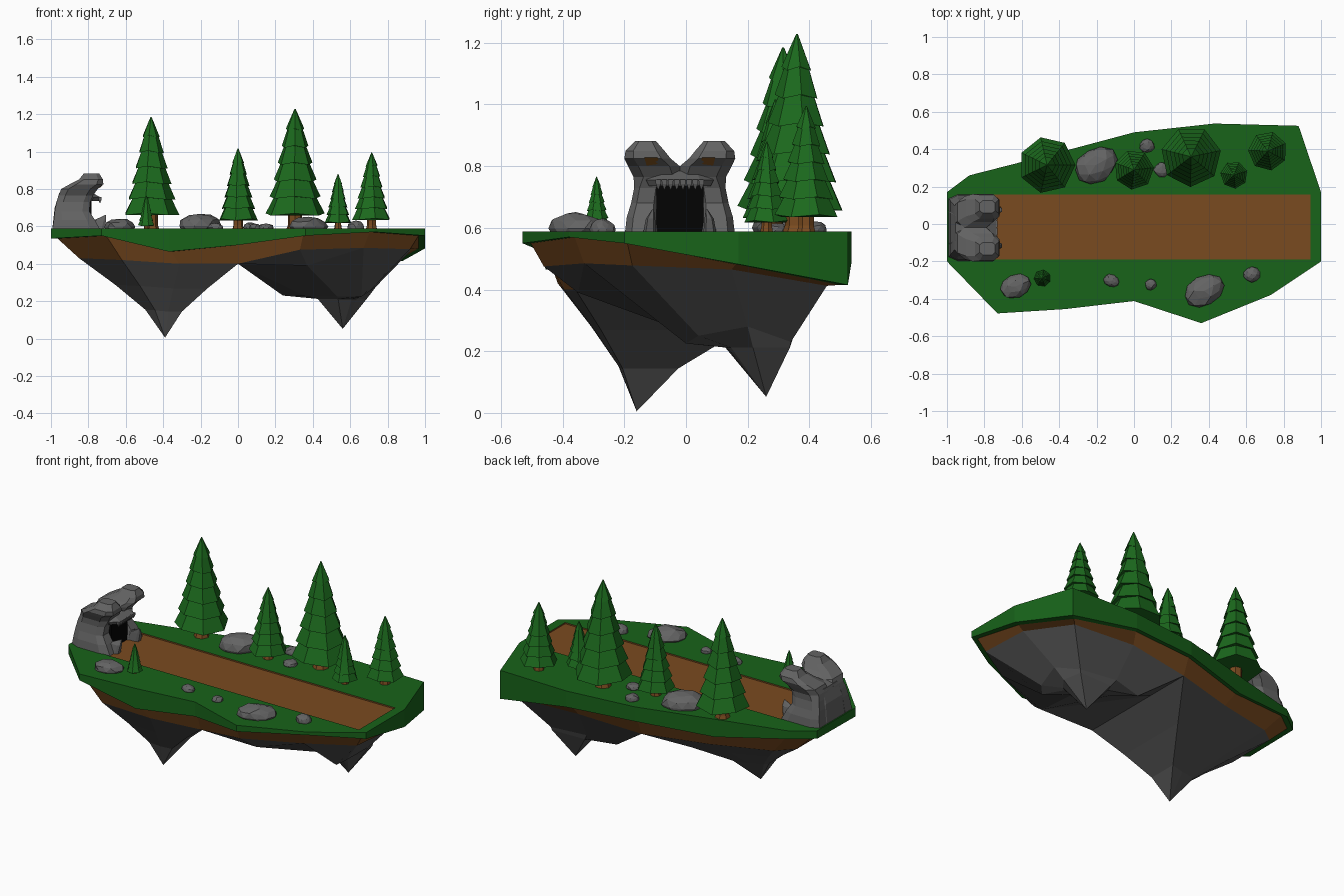
import bpy, bmesh, math, random
from mathutils import Vector

if "Cube" in bpy.data.objects:
    bpy.data.objects.remove(bpy.data.objects["Cube"])

random.seed(4)
TOP = 0.588


def material(name, rgb):
    m = bpy.data.materials.new(name)
    m.diffuse_color = (*rgb, 1)
    m.use_nodes = True
    m.node_tree.nodes["Principled BSDF"].inputs["Base Color"].default_value = m.diffuse_color
    return m


GRASS = material("grass_green", (0.009, 0.125, 0.010))
LEAF = material("pine_green", (0.011, 0.140, 0.012))
DIRT = material("dirt_brown", (0.195, 0.070, 0.014))
STONE = material("stone_grey", (0.125, 0.125, 0.125))
DARK = material("deep_rock_grey", (0.088, 0.088, 0.088))
BLACK = material("mouth_black", (0.001, 0.001, 0.001))
AMBER = material("eye_amber", (0.215, 0.085, 0.014))


def finish(name, bm, *mats):
    bmesh.ops.remove_doubles(bm, verts=bm.verts, dist=1e-5)
    bmesh.ops.recalc_face_normals(bm, faces=bm.faces)
    me = bpy.data.meshes.new(name)
    bm.to_mesh(me)
    bm.free()
    for m in mats:
        me.materials.append(m)
    ob = bpy.data.objects.new(name, me)
    bpy.context.collection.objects.link(ob)
    return ob


def ring(bm, pts):
    return [bm.verts.new(p) for p in pts]


def strip(bm, a, b, mat=0):
    for i in range(len(a)):
        j = (i + 1) % len(a)
        bm.faces.new((a[i], a[j], b[j], b[i])).material_index = mat


def loft(name, rings, mat):
    bm = bmesh.new()
    rs = [ring(bm, r) for r in rings]
    for a, b in zip(rs, rs[1:]):
        strip(bm, a, b)
    bm.faces.new(rs[0])
    bm.faces.new(rs[-1])
    return finish(name, bm, mat)


# Floating island: x, y, bottom of grass, bottom of dirt around the edge
EDGE = [(-1, .17, .54, .43), (-.88, .26, .54, .42), (-.45, .37, .48, .40), (0, .49, .50, .40),
        (.43, .537, .49, .43), (.88, .525, .415, .412), (1, .17, .482, .465), (1, -.20, .55, .478),
        (.73, -.38, .57, .485), (.36, -.53, .55, .475), (0, -.412, .50, .40), (-.37, -.455, .465, .40),
        (-.73, -.478, .55, .42), (-1, -.20, .535, .43)]
bm = bmesh.new()
rim = ring(bm, [(x, y, TOP) for x, y, g, d in EDGE])
low = ring(bm, [(x, y, g) for x, y, g, d in EDGE])
lip = ring(bm, [(x * .965, y * .95, g) for x, y, g, d in EDGE])
bed_pts = [Vector((x * (.85 if x < 0 else .92), y * .87, d)) for x, y, g, d in EDGE]
bed = ring(bm, bed_pts)
strip(bm, rim, low)
strip(bm, low, lip)
strip(bm, lip, bed, 1)

# Sunken dirt path in the grass top
corners = [(-.95, -.19), (.945, -.19), (.945, .157), (-.95, .157)]
hole = ring(bm, [(x, y, TOP) for x, y in corners])
floor = ring(bm, [(x, y, TOP - .008) for x, y in corners])
strip(bm, hole, floor, 1)
bm.faces.new(floor).material_index = 1
loops = [bm.edges.get((r[i], r[(i + 1) % len(r)])) or bm.edges.new((r[i], r[(i + 1) % len(r)]))
         for r in (rim, hole) for i in range(len(r))]
bmesh.ops.triangle_fill(bm, use_beauty=True, edges=loops)

# Two hanging rock peaks, meeting along a slanted ridge
ridge, knee = Vector((0, .14, .40)), Vector((.37, -.35, .39))
left = bed_pts[10:] + bed_pts[:4] + [ridge]
right = bed_pts[3:9] + [knee, ridge]
for tri in ((bed_pts[8], bed_pts[9], knee), (bed_pts[9], bed_pts[10], knee), (bed_pts[10], ridge, knee)):
    bm.faces.new(ring(bm, tri)).material_index = 2


def peak(loops, tip):
    rs = [ring(bm, pts) for pts in loops]
    for a, b in zip(rs, rs[1:]):
        strip(bm, a, b, 2)
    t = bm.verts.new(tip)
    for i in range(len(rs[-1])):
        bm.faces.new((rs[-1][i], rs[-1][(i + 1) % len(rs[-1])], t)).material_index = 2


def shrink(pts, tip, factor, height):
    out = []
    for p in pts:
        q = tip.lerp(p, factor(p))
        q.z = height(p)
        out.append(q)
    return out


# left peak is a concave cone
tip_l = Vector((-.39, -.16, .005))
peak([left, shrink(left, tip_l, lambda p: .58, lambda p: .67 * p.z),
      shrink(left, tip_l, lambda p: .23, lambda p: .36 * p.z)], tip_l)
# right peak has a flat shelf with a spike below it
tip_r = Vector((.56, .26, .052))
shelf = [Vector(p) for p in ((.24, .32, .23), (.42, .35, .25), (.67, .34, .23), (.74, .20, .28),
                             (.70, .04, .25), (.66, 0, .225), (.53, .10, .226), (.36, .23, .228))]
peak([right, shelf, shrink(shelf, tip_r, lambda p: min(.96, .135 / (p.xy - tip_r.xy).length),
                           lambda p: .212)], tip_r)
finish("floating_island", bm, GRASS, DIRT, DARK)


# Pine trees: zigzag tiers on a flared trunk
def pine(i, x, y, r, base, top):
    n, tiers = 7, 6

    def circle(rad, z, jag=0.0):
        return [(x + rad * math.cos(2 * math.pi * k / n + i), y + rad * math.sin(2 * math.pi * k / n + i),
                 z + jag * (k % 2)) for k in range(n)]
    h = (top - base) / (tiers + .3)
    rings = []
    for t in range(tiers):
        rad = r * (1 - t * .138)
        upper = r * (1 - (t + 1) * .138) * .82 if t < tiers - 1 else r * .02
        rings.append(circle(rad, base + t * h, h * .14))
        rings.append(circle(upper, base + (t + 1.12) * h if t < tiers - 1 else top))
    loft(f"pine_foliage_{i}", rings, LEAF)
    loft(f"pine_trunk_{i}", [circle(r * .30, TOP - .005), circle(r * .24, TOP + .02),
                             circle(r * .24, base + h * .5)], DIRT)


for i, t in enumerate([(-.465, .315, .152, .66, 1.185), (0, .29, .107, .632, 1.017),
                       (.305, .36, .162, .657, 1.228), (.535, .262, .073, .618, .88),
                       (.715, .39, .105, .635, .995), (-.49, -.29, .045, .603, .766)]):
    pine(i, *t)

# Boulders: x, y, half length, half width, height, turn
for i, (x, y, a, b, h, turn) in enumerate([
        (-.205, .315, .125, .095, .084, .5), (.07, .418, .042, .04, .035, 0),
        (.15, .29, .045, .042, .03, .3), (.375, -.358, .112, .082, .065, .5),
        (-.635, -.335, .087, .065, .057, .4), (-.12, -.303, .047, .034, .03, -.4),
        (.09, -.323, .032, .032, .028, 0), (.63, -.27, .049, .043, .042, 0)]):
    bm = bmesh.new()
    bmesh.ops.create_icosphere(bm, subdivisions=2, radius=1)
    for v in bm.verts:
        p = v.co * random.uniform(.88, 1.04)
        px, py = p.x * a, p.y * b
        v.co = (x + px * math.cos(turn) - py * math.sin(turn),
                y + px * math.sin(turn) + py * math.cos(turn), TOP + h * (.15 + .85 * p.z))
    finish(f"boulder_{i}", bm, STONE)


# Stone beast head: chamfered slabs stacked upward, facing +x
CY = -.02


def slab(levels, side=1):
    out = []
    for z, x0, x1, y0, y1 in levels:
        cx, cy = (x1 - x0) * .2, (y1 - y0) * .2
        pts = [(x0 + cx, y0), (x1 - cx, y0), (x1, y0 + cy), (x1, y1 - cy),
               (x1 - cx, y1), (x0 + cx, y1), (x0, y1 - cy), (x0, y0 + cy)]
        out.append([(px, CY + side * py, z) for px, py in pts])
    return out


for side, tag in ((1, "back"), (-1, "front")):
    loft("head_side_" + tag, slab([(TOP - .02, -.995, -.73, .068, .18), (.635, -.985, -.765, .066, .172),
                                   (.68, -.98, -.795, .066, .158), (.73, -.97, -.79, .06, .148),
                                   (.765, -.96, -.775, -.01, .15), (.80, -.945, -.75, .0, .168),
                                   (.825, -.90, -.72, .03, .18),
                                   (.85, -.85, -.722, .05, .176), (.882, -.825, -.742, .078, .145)], side), STONE)
    # eye plate
    bm = bmesh.new()
    bm.faces.new(ring(bm, [(x, CY + side * y, z) for x, y, z in
                           [(-.741, .064, .808), (-.744, .108, .802), (-.715, .115, .828), (-.716, .072, .828)]]))
    finish("eye_" + tag, bm, AMBER)
    # corner fang beside the mouth
    loft("jaw_fang_" + tag, slab([(TOP - .01, -.79, -.715, .076, .12), (.63, -.775, -.705, .08, .11),
                                  (.66, -.712, -.706, .084, .09)], side), STONE)

loft("head_back", slab([(TOP - .02, -.995, -.86, -.14, .14), (.70, -.98, -.85, -.13, .13),
                        (.78, -.955, -.80, -.11, .11), (.80, -.92, -.82, -.08, .08)]), STONE)
loft("upper_jaw", slab([(.735, -.92, -.745, -.10, .10), (.755, -.93, -.735, -.11, .11),
                        (.785, -.93, -.79, -.085, .085)]), STONE)
loft("mouth", [[(-.87, CY + y, z), (-.782, CY + y, z), (-.782, CY - y, z), (-.87, CY - y, z)]
               for y, z in ((.076, TOP - .02), (.076, .736))], BLACK)
for k in range(8):
    y = -.07 + k * .02
    loft(f"tooth_{k}", [[(-.738 + dx * s, CY + y + dy * s, z) for dx, dy in ((-1, -1), (1, -1), (1, 1), (-1, 1))]
                        for s, z in ((.009, .756), (.008, .742), (.001, .724))], STONE)
